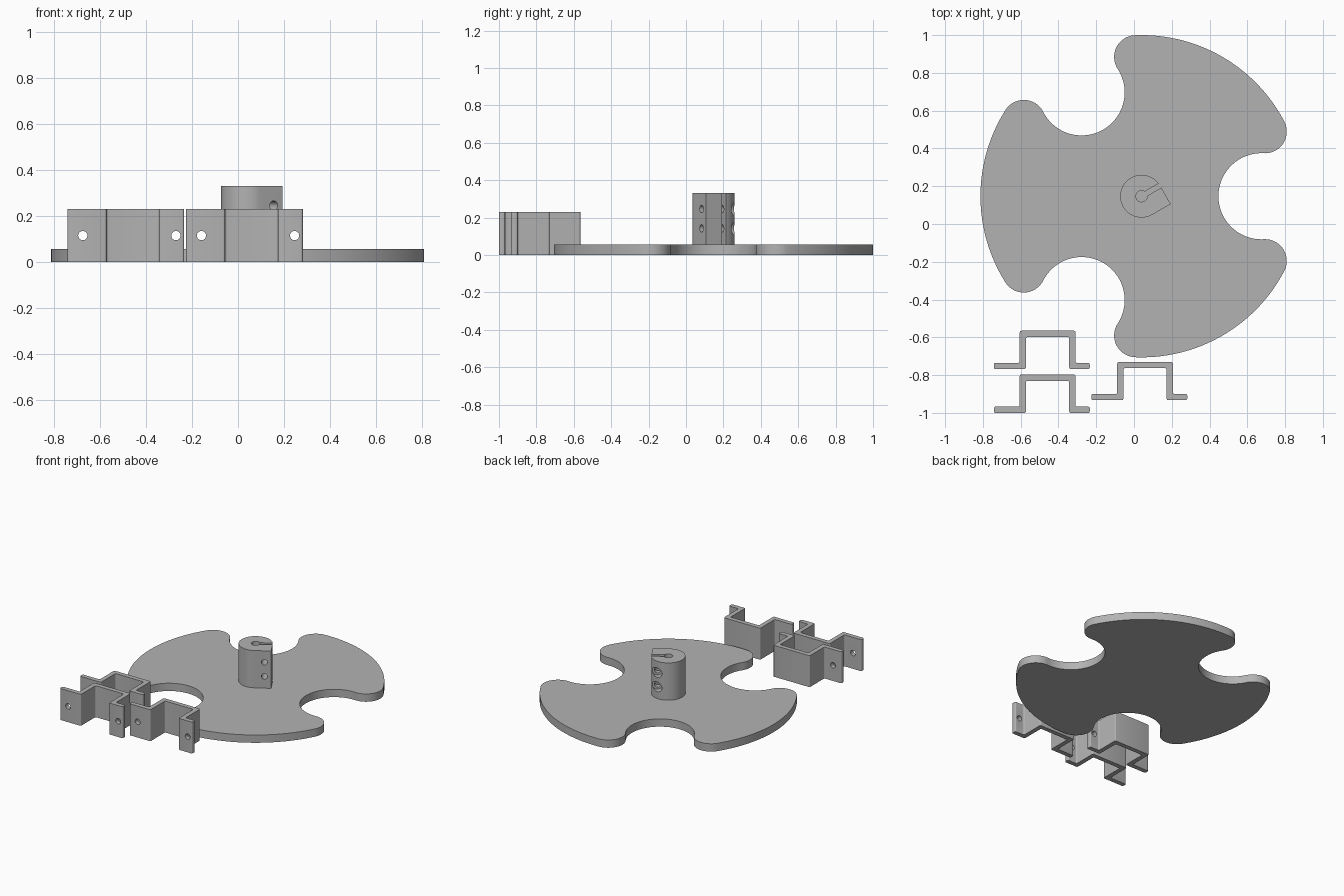
import bpy, bmesh, math
from mathutils import Vector

if "Cube" in bpy.data.objects:
    bpy.data.objects.remove(bpy.data.objects["Cube"])

CX, CY = 0.04, 0.147          # disc centre
PLATE_H = 0.057

grey = bpy.data.materials.new("plain_grey")
grey.diffuse_color = (0.45, 0.45, 0.45, 1)
grey.use_nodes = True
grey.node_tree.nodes["Principled BSDF"].inputs["Base Color"].default_value = grey.diffuse_color


def arc(c, r, a0, a1, n):
    """Points along an arc, angles in radians."""
    return [(c[0] + r * math.cos(a0 + (a1 - a0) * i / n),
             c[1] + r * math.sin(a0 + (a1 - a0) * i / n)) for i in range(n + 1)]


def extrude(name, pts, z0, z1):
    """Solid prism from a closed outline."""
    bm = bmesh.new()
    face = bm.faces.new([bm.verts.new((x, y, z0)) for x, y in pts])
    new = bmesh.ops.extrude_face_region(bm, geom=[face])["geom"]
    bmesh.ops.translate(bm, vec=(0, 0, z1 - z0),
                        verts=[g for g in new if isinstance(g, bmesh.types.BMVert)])
    bmesh.ops.remove_doubles(bm, verts=bm.verts, dist=1e-5)
    bmesh.ops.recalc_face_normals(bm, faces=bm.faces)
    me = bpy.data.meshes.new(name)
    bm.to_mesh(me)
    bm.free()
    ob = bpy.data.objects.new(name, me)
    bpy.context.collection.objects.link(ob)
    me.materials.append(grey)
    return ob


def activate(ob):
    bpy.ops.object.select_all(action='DESELECT')
    ob.select_set(True)
    bpy.context.view_layer.objects.active = ob


def drill(ob, x, z, r, y0, y1):
    """Cut a round hole along y."""
    bpy.ops.mesh.primitive_cylinder_add(vertices=32, radius=r, depth=y1 - y0,
                                        location=(x, (y0 + y1) / 2, z),
                                        rotation=(math.pi / 2, 0, 0))
    cutter = bpy.context.object
    cutter.hide_render = True
    cutter.data.materials.append(grey)
    activate(ob)
    mod = ob.modifiers.new("hole", 'BOOLEAN')
    mod.operation, mod.solver, mod.object = 'DIFFERENCE', 'EXACT', cutter
    bpy.ops.object.modifier_apply(modifier=mod.name)
    bpy.data.objects.remove(cutter)


def smooth(ob):
    activate(ob)
    bpy.ops.object.shade_smooth_by_angle(angle=math.radians(30))


def rounded(pts, r, n=4):
    """Round every right-angled corner of an outline."""
    out = []
    for i, p in enumerate(pts):
        p = Vector(p)
        a = (Vector(pts[i - 1]) - p).normalized() * r
        b = (Vector(pts[(i + 1) % len(pts)]) - p).normalized() * r
        for k in range(n + 1):
            t = k / n * math.pi / 2
            out.append(tuple(p + a * (1 - math.sin(t)) + b * (1 - math.cos(t))))
    return out


# --- Three-lobed plate: outer arcs, rounded tips, round notches ---
R, NOTCH_D, NOTCH_R, TIP_R = 0.853, 0.635, 0.228, 0.115
d = R - TIP_R
tip_a = math.acos((d * d + NOTCH_D ** 2 - (NOTCH_R + TIP_R) ** 2) / (2 * d * NOTCH_D))
tx, ty = d * math.cos(tip_a), d * math.sin(tip_a)
to_tip = math.atan2(ty, tx - NOTCH_D)          # direction notch centre -> tip centre
third = 2 * math.pi / 3
outline = arc((NOTCH_D, 0), NOTCH_R, 2 * math.pi - to_tip, to_tip, 48)
outline += arc((tx, ty), TIP_R, to_tip - math.pi, tip_a, 24)
outline += arc((0, 0), R, tip_a, third - tip_a, 48)
nx, ny = d * math.cos(third - tip_a), d * math.sin(third - tip_a)
outline += arc((nx, ny), TIP_R, third - tip_a, third + math.pi - to_tip, 24)
plate_pts = []
for k in range(3):
    c, s = math.cos(k * third), math.sin(k * third)
    for x, y in outline:
        p = (CX + c * x - s * y, CY + s * x + c * y)
        if not plate_pts or (Vector(p) - Vector(plate_pts[-1])).length > 1e-4:
            plate_pts.append(p)
if (Vector(plate_pts[0]) - Vector(plate_pts[-1])).length < 1e-4:
    plate_pts.pop()
smooth(extrude("lobed_plate", plate_pts, 0, PLATE_H))

# --- Clamp hub: round body with one square corner, bore and slot ---
HUB_R, BORE_R, SLOT = 0.113, 0.03, 0.013
a_out, a_in = math.asin(SLOT / HUB_R), math.asin(SLOT / BORE_R)
hub_pts = arc((0, 0), HUB_R, a_out, 1.5 * math.pi, 56)
hub_pts += [(HUB_R, -HUB_R), (HUB_R, -SLOT)]
hub_pts += arc((0, 0), BORE_R, -a_in, a_in - 2 * math.pi, 28)
hub = extrude("clamp_hub", hub_pts, 0.05, 0.33)
for z in (0.142, 0.246):
    drill(hub, 0.068, z, 0.02, -0.2, 0.2)       # screw hole
    drill(hub, 0.068, z, 0.035, 0.052, 0.2)     # screw head recess
smooth(hub)
hub.location = (CX, CY, 0)
hub.rotation_euler = (0, 0, math.radians(30))

# --- Three hat-shaped mounting brackets ---
W, D, T, H = 0.508, 0.203, 0.033, 0.23
L0, L1 = 0.137, 0.432                            # outer sides of the hat
hat = [(0, 0), (L0 + T, 0), (L0 + T, D - T), (L1 - T, D - T), (L1 - T, 0), (W, 0),
       (W, T), (L1, T), (L1, D), (L0, D), (L0, T), (0, T)]
for name, x, y in (("bracket_rear", -0.742, -0.768),
                   ("bracket_front", -0.742, -1.0),
                   ("bracket_side", -0.226, -0.933)):
    b = extrude(name, rounded(hat, 0.009), 0, H)
    for hx in (0.067, 0.472):
        drill(b, hx, 0.115, 0.02, -0.05, 0.08)
    smooth(b)
    b.location = (x, y, 0)
